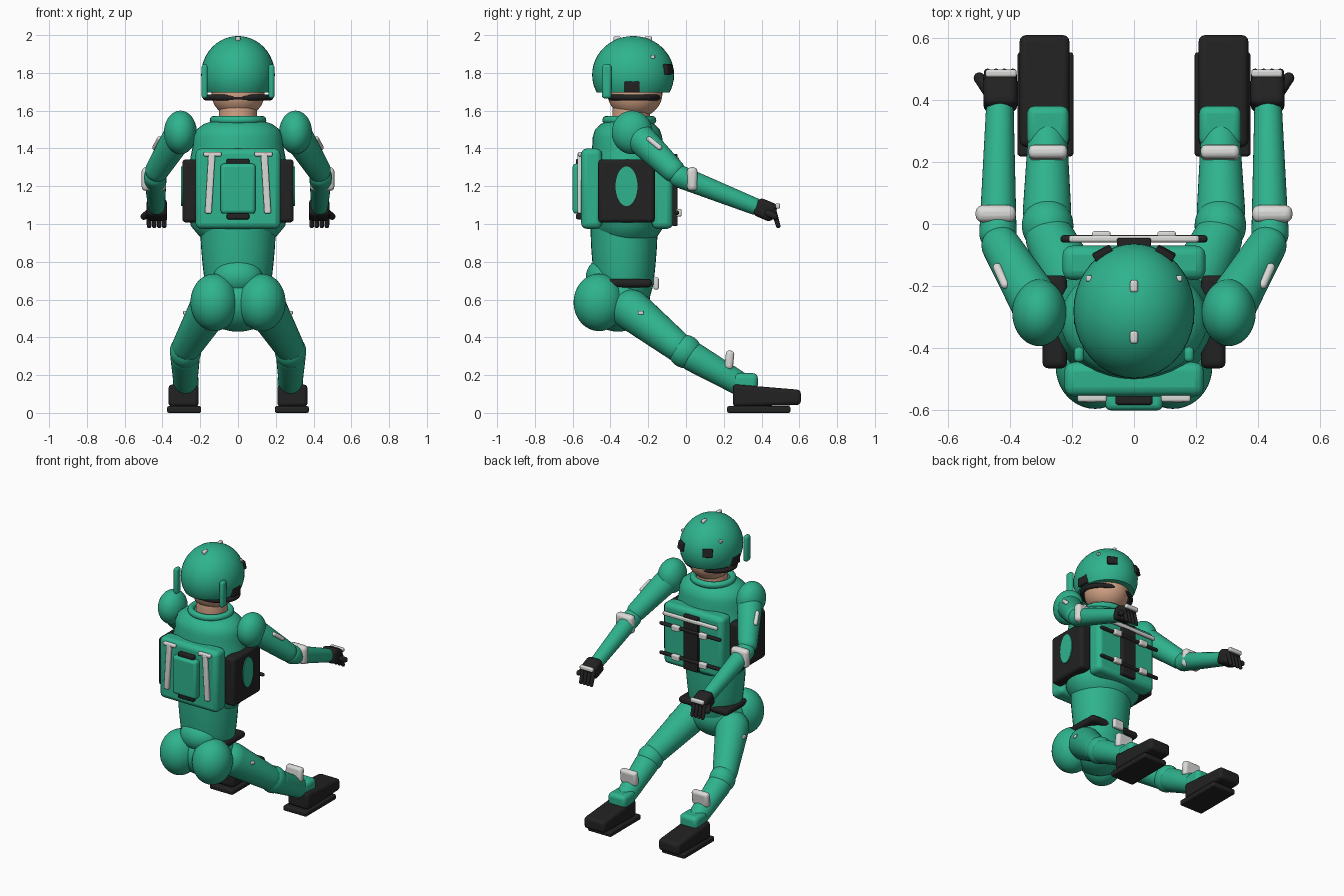
import bpy, bmesh, math
from mathutils import Vector, Matrix

cube = bpy.data.objects.get("Cube")
if cube:
    bpy.data.objects.remove(cube, do_unlink=True)


def material(name, rgb):
    m = bpy.data.materials.new(name)
    m.use_nodes = True
    m.diffuse_color = (*rgb, 1)
    m.node_tree.nodes["Principled BSDF"].inputs["Base Color"].default_value = (*rgb, 1)
    return m


GREEN = material("suit_green", (0.028, 0.45, 0.27))
BLACK = material("black", (0.016, 0.016, 0.016))
WHITE = material("off_white", (0.7, 0.7, 0.68))
SKIN = material("skin", (0.66, 0.37, 0.24))


def finish(name, bm, mat, loc=(0, 0, 0), rot=(0, 0, 0), bevel=0):
    bmesh.ops.recalc_face_normals(bm, faces=bm.faces)
    me = bpy.data.meshes.new(name)
    bm.to_mesh(me)
    bm.free()
    me.materials.append(mat)
    ob = bpy.data.objects.new(name, me)
    bpy.context.collection.objects.link(ob)
    ob.location, ob.rotation_euler = loc, rot
    if bevel:
        mod = ob.modifiers.new("rounding", "BEVEL")
        mod.width, mod.segments, mod.limit_method = bevel, 3, "ANGLE"
    bpy.ops.object.select_all(action="DESELECT")
    ob.select_set(True)
    bpy.context.view_layer.objects.active = ob
    bpy.ops.object.shade_smooth_by_angle(angle=math.radians(40))
    return ob


def box(name, mat, loc, size, bevel=0.01, rot=(0, 0, 0)):
    bm = bmesh.new()
    bmesh.ops.create_cube(bm, size=1)
    bmesh.ops.scale(bm, vec=size, verts=bm.verts)
    return finish(name, bm, mat, loc, rot, bevel)


def ball(name, mat, loc, radii, cut=None):
    bm = bmesh.new()
    bmesh.ops.create_uvsphere(bm, u_segments=40, v_segments=24, radius=1)
    bmesh.ops.scale(bm, vec=radii, verts=bm.verts)
    if cut is not None:
        r = bmesh.ops.bisect_plane(bm, geom=bm.verts[:] + bm.edges[:] + bm.faces[:],
                                   plane_co=(0, 0, cut - loc[2]), plane_no=(0, 0, -1), clear_outer=True)
        bmesh.ops.edgeloop_fill(bm, edges=[e for e in r["geom_cut"] if isinstance(e, bmesh.types.BMEdge)])
    return finish(name, bm, mat, loc)


def lathe(profile, sx=1, sy=1):
    bm = bmesh.new()
    vs = [bm.verts.new((r, 0, z)) for r, z in profile]
    es = [bm.edges.new(p) for p in zip(vs, vs[1:])]
    bmesh.ops.spin(bm, geom=vs + es, axis=(0, 0, 1), cent=(0, 0, 0), steps=36, angle=math.tau)
    bmesh.ops.remove_doubles(bm, verts=bm.verts, dist=1e-5)
    bmesh.ops.scale(bm, vec=(sx, sy, 1), verts=bm.verts)
    return bm


def capsule(name, mat, p, q, r1, r2):
    # tapered limb with round ends
    p, q = Vector(p), Vector(q)
    length = (q - p).length
    arc = [i * math.pi / 16 for i in range(9)]
    prof = [(r1 * math.sin(a), -r1 * math.cos(a)) for a in arc]
    prof += [(r2 * math.cos(a), length + r2 * math.sin(a)) for a in arc]
    bm = lathe(prof)
    turn = (q - p).to_track_quat("Z", "Y").to_matrix().to_4x4()
    bm.transform(Matrix.Translation(p) @ turn)
    return finish(name, bm, mat)


def ring(name, mat, loc, rx, ry, tube):
    prof = [(rx + tube * math.cos(a), tube * math.sin(a)) for a in [i * math.tau / 12 for i in range(13)]]
    return finish(name, lathe(prof, 1, ry / rx), mat, loc)


# Head and helmet
ball("head", SKIN, (0, -0.27, 1.69), (0.14, 0.145, 0.13))
capsule("neck", SKIN, (0, -0.29, 1.5), (0, -0.29, 1.6), 0.1, 0.1)
ball("helmet", GREEN, (0, -0.28, 1.79), (0.195, 0.217, 0.205), cut=1.695)
ring("chin_strap", BLACK, (0, -0.272, 1.67), 0.17, 0.13, 0.016)
for i, y in enumerate((-0.2, -0.365)):
    box(f"helmet_stud_{i}", WHITE, (0, y, 1.98), (0.025, 0.04, 0.025), 0.008)

# Torso
ring("collar", GREEN, (0, -0.3, 1.55), 0.128, 0.122, 0.022)
finish("chest", lathe([(0, 0.9), (0.16, 0.9), (0.2, 0.93), (0.25, 0.99), (0.27, 1.1), (0.27, 1.25),
                       (0.25, 1.36), (0.238, 1.42), (0.236, 1.46), (0.22, 1.5), (0.18, 1.53), (0.12, 1.55),
                       (0, 1.55)], 1, 0.78), GREEN, (0, -0.31, 0))
finish("abdomen", lathe([(0, 1), (0.2, 0.98), (0.196, 0.88), (0.187, 0.78), (0.175, 0.68),
                         (0.15, 0.6), (0, 0.58)], 1, 0.89), GREEN, (0, -0.328, 0))
ball("lower_back", GREEN, (0, -0.43, 0.72), (0.13, 0.1, 0.1))
ball("pelvis", GREEN, (0, -0.36, 0.59), (0.2, 0.17, 0.16))
box("belt", BLACK, (0, -0.343, 0.687), (0.38, 0.325, 0.046), 0.02)
box("belt_buckle", WHITE, (0, -0.158, 0.685), (0.08, 0.028, 0.065), 0.01)

# Backpack
box("backpack", GREEN, (0, -0.5, 1.187), (0.45, 0.11, 0.425), 0.03)
box("backpack_pocket", GREEN, (0, -0.57, 1.187), (0.185, 0.06, 0.265), 0.018)
for n, z in (("upper", 1.33), ("lower", 1.04)):
    box(f"backpack_{n}_clip", BLACK, (0, -0.562, z), (0.12, 0.04, 0.03), 0.008)

# Chest rig
box("chest_plate", GREEN, (0, -0.125, 1.187), (0.46, 0.11, 0.425), 0.03)
box("rig_center", BLACK, (0, -0.06, 1.18), (0.11, 0.03, 0.38), 0.006)
box("rig_bar", WHITE, (0, -0.048, 1.34), (0.42, 0.022, 0.026), 0.008)
for n, z in (("upper", 1.265), ("lower", 1.06)):
    capsule(f"rig_{n}_rod", BLACK, (-0.225, -0.048, z), (0.225, -0.048, z), 0.012, 0.012)

for side, s in (("left", 1), ("right", -1)):
    def P(x, y, z):
        return (s * x, y, z)

    # Helmet fittings
    box(f"{side}_ear_guard", GREEN, P(0.177, -0.42, 1.755), (0.032, 0.05, 0.18), 0.014)
    box(f"{side}_ear_clip", BLACK, P(0.178, -0.285, 1.725), (0.03, 0.08, 0.06), 0.006)
    box(f"{side}_visor_mount", BLACK, P(0.1, -0.095, 1.82), (0.065, 0.025, 0.055), 0.006, (0.2, 0, -s * 0.5))
    box(f"{side}_helmet_dot", WHITE, P(0.145, -0.175, 1.885), (0.02, 0.02, 0.02), 0.005)

    # Side pouch with oval badge
    box(f"{side}_side_pouch", BLACK, P(0.255, -0.315, 1.175), (0.08, 0.3, 0.335), 0.02)
    bm = bmesh.new()
    bmesh.ops.create_cone(bm, cap_ends=True, segments=36, radius1=1, radius2=1, depth=0.009)
    bmesh.ops.scale(bm, vec=(0.105, 0.058, 1), verts=bm.verts)
    finish(f"{side}_oval_badge", bm, GREEN, P(0.297, -0.315, 1.2), (0, math.pi / 2, 0))

    # Pack straps and rig buckles
    box(f"{side}_pack_strap", WHITE, P(0.148, -0.562, 1.215), (0.036, 0.026, 0.32), 0.008, (0, -s * 0.06, 0))
    box(f"{side}_pack_strap_cap", WHITE, P(0.135, -0.56, 1.37), (0.095, 0.026, 0.024), 0.008)
    for n, z in (("upper", 1.265), ("lower", 1.06)):
        box(f"{side}_{n}_rig_buckle", WHITE, P(0.105, -0.038, z), (0.06, 0.03, 0.04), 0.008)

    # Arm
    ball(f"{side}_shoulder", GREEN, P(0.305, -0.285, 1.485), (0.087, 0.108, 0.115))
    capsule(f"{side}_upper_arm", GREEN, P(0.325, -0.24, 1.45), P(0.428, -0.07, 1.285), 0.08, 0.063)
    capsule(f"{side}_arm_stripe", WHITE, P(0.415, -0.195, 1.45), P(0.44, -0.14, 1.405), 0.014, 0.014)
    capsule(f"{side}_forearm", GREEN, P(0.438, -0.03, 1.25), P(0.432, 0.36, 1.095), 0.06, 0.045)
    box(f"{side}_elbow_pad", WHITE, P(0.445, 0.033, 1.238), (0.13, 0.055, 0.125), 0.022)

    # Glove
    box(f"{side}_palm", BLACK, P(0.43, 0.42, 1.075), (0.11, 0.11, 0.1), 0.025, (-0.4, 0, 0))
    for i in range(4):
        x = 0.39 + i * 0.027
        capsule(f"{side}_finger_{i}", BLACK, P(x, 0.465, 1.07), P(x, 0.488, 0.99), 0.014, 0.012)
    capsule(f"{side}_thumb", BLACK, P(0.47, 0.43, 1.06), P(0.498, 0.47, 1.04), 0.02, 0.018)
    box(f"{side}_knuckle_guard", WHITE, P(0.428, 0.485, 1.095), (0.1, 0.025, 0.028), 0.008)

    # Leg
    ball(f"{side}_hip", GREEN, P(0.125, -0.46, 0.585), (0.127, 0.135, 0.152))
    capsule(f"{side}_thigh", GREEN, P(0.155, -0.29, 0.545), P(0.268, -0.05, 0.355), 0.108, 0.08)
    box(f"{side}_thigh_dot", WHITE, P(0.28, -0.24, 0.53), (0.02, 0.03, 0.02), 0.005)
    ball(f"{side}_knee", GREEN, P(0.278, -0.005, 0.325), (0.083, 0.088, 0.088))
    capsule(f"{side}_shin", GREEN, P(0.28, 0.04, 0.295), P(0.278, 0.3, 0.145), 0.078, 0.062)
    box(f"{side}_shin_pad", WHITE, P(0.277, 0.23, 0.28), (0.125, 0.045, 0.1), 0.018, (-0.1, 0, 0))
    box(f"{side}_boot_cuff", GREEN, P(0.277, 0.315, 0.165), (0.135, 0.13, 0.09), 0.025)

    # Boot: wedge body over a thin sole
    bm = bmesh.new()
    bmesh.ops.create_cube(bm, size=1)
    bmesh.ops.scale(bm, vec=(0.16, 0.36, 0.12), verts=bm.verts)
    for v in bm.verts:
        if v.co.y > 0:
            v.co.z += -0.03 if v.co.z > 0 else 0.01
    finish(f"{side}_boot", bm, BLACK, P(0.288, 0.428, 0.092), bevel=0.02)
    box(f"{side}_sole", BLACK, P(0.285, 0.385, 0.018), (0.18, 0.335, 0.036), 0.01)
